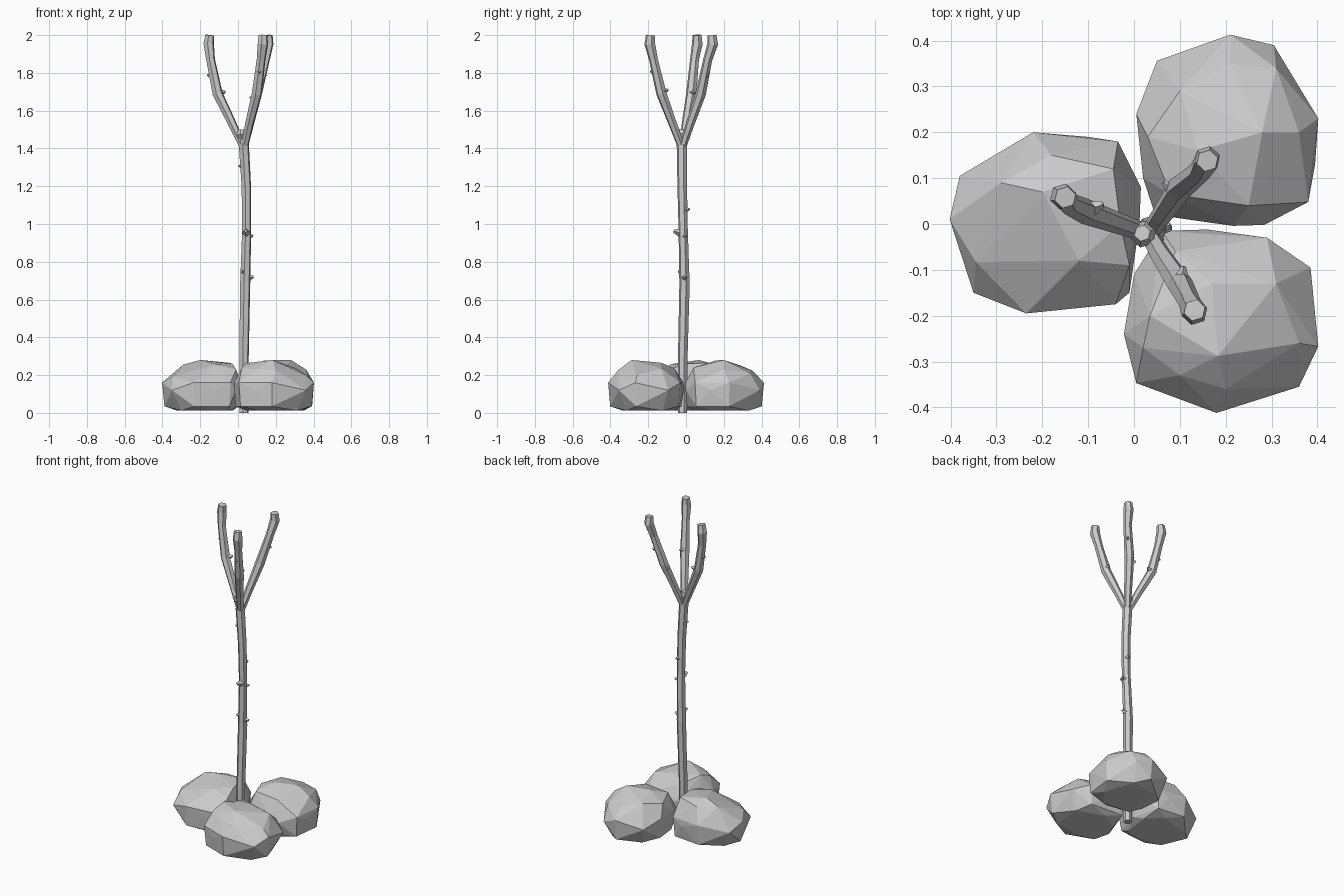
import bpy, bmesh, math
from mathutils import Vector, Matrix


def finish(bm, name):
    bmesh.ops.recalc_face_normals(bm, faces=bm.faces)
    me = bpy.data.meshes.new(name)
    bm.to_mesh(me)
    bm.free()
    ob = bpy.data.objects.new(name, me)
    bpy.context.collection.objects.link(ob)
    return ob


# Rock: convex hull of a waist outline, hand-placed upper corners and a tucked-in underside
def rock(name, outline, upper):
    n = len(outline)
    c = sum((Vector((x, y, 0)) for x, y in outline), Vector()) / n
    pts = [Vector(p) for p in upper]
    for i, (x, y) in enumerate(outline):
        p = Vector((x, y, 0))
        waist = (0.16, 0.12)[i % 2]
        pts.append(p + Vector((0, 0, waist)))
        if i % 2 == 0:
            pts.append(c + (p - c) * 0.95 + Vector((0, 0, 0.035)))
        else:
            pts.append(c + (p - c) * 0.74 + Vector((0, 0, 0.012)))
    bm = bmesh.new()
    for p in pts:
        bm.verts.new(p)
    res = bmesh.ops.convex_hull(bm, input=bm.verts)
    junk = {v for v in res["geom_interior"] + res["geom_unused"]
            if isinstance(v, bmesh.types.BMVert)}
    bmesh.ops.delete(bm, geom=list(junk), context='VERTS')
    return finish(bm, name)


# Limb: six-sided tube through (x, y, z, radius) points, with thorns at (z, angle, size)
def limb(name, path, thorns=(), sides=6):
    P = [Vector(p[:3]) for p in path]
    R = [p[3] for p in path]
    bm = bmesh.new()
    rings = []
    for i, p in enumerate(P):
        t = (P[min(i + 1, len(P) - 1)] - P[max(i - 1, 0)]).normalized()
        if i == 0 and p.z < 0.1:
            t = Vector((0, 0, 1))
        u = Vector((0, 1, 0)).cross(t).normalized()
        v = t.cross(u)
        ring = []
        for k in range(sides):
            a = math.tau * k / sides + 0.3
            ring.append(bm.verts.new(p + R[i] * (u * math.cos(a) + v * math.sin(a))))
        rings.append(ring)
    for a, b in zip(rings, rings[1:]):
        for k in range(sides):
            j = (k + 1) % sides
            bm.faces.new((a[k], a[j], b[j], b[k]))
    bm.faces.new(rings[0][::-1])
    bm.faces.new(rings[-1])
    for z, deg, size in thorns:
        i = max(k for k in range(len(P) - 1) if P[k].z <= z)
        f = (z - P[i].z) / (P[i + 1].z - P[i].z)
        c = P[i].lerp(P[i + 1], f)
        r = R[i] + (R[i + 1] - R[i]) * f
        d = Vector((math.cos(math.radians(deg)), math.sin(math.radians(deg)), 0.25)).normalized()
        m = (Matrix.Translation(c + d * (r * 0.7 + size * 0.5))
             @ d.to_track_quat('Z', 'Y').to_matrix().to_4x4())
        bmesh.ops.create_cone(bm, cap_ends=True, segments=4, radius1=size * 0.65,
                              radius2=size * 0.25, depth=size, matrix=m)
    return finish(bm, name)


# Three base rocks
rock("rock_left",
     [(-.22, .2), (-.10, .19), (-.035, .18), (.015, .08), (.012, 0), (-.01, -.15), (-.04, -.175),
      (-.105, -.18), (-.235, -.195), (-.35, -.15), (-.402, .01), (-.38, .105)],
     [(-.2, .07, .28), (-.045, .12, .265), (-.03, .0, .26), (-.17, -.177, .17), (-.345, -.083, .19),
      (-.29, .09, .255), (-.01, -.09, .23), (-.12, -.08, .258), (-.18, .15, .25)])
rock("rock_back",
     [(.005, .24), (.05, .356), (.21, .413), (.305, .39), (.402, .23), (.395, .13), (.38, .048),
      (.284, -.002), (.216, -.004), (.046, .02), (.02, .1)],
     [(.28, .2, .28), (.14, .16, .278), (.21, .35, .225), (.1, .29, .25), (.25, .04, .24),
      (.08, .065, .24), (.03, .19, .23), (.36, .2, .23), (.31, .34, .21)])
rock("rock_front",
     [(-.022, -.24), (0, -.11), (.06, -.015), (.16, -.012), (.29, -.03), (.385, -.095),
      (.402, -.267), (.36, -.355), (.18, -.412), (.085, -.376), (.005, -.347)],
     [(.183, -.288, .28), (.17, -.13, .265), (.31, -.13, .235), (.035, -.2, .262), (.09, -.06, .235),
      (.02, -.27, .235), (.36, -.26, .2), (.1, -.33, .23), (.2, -.36, .225)])

# Trunk with thorns
limb("trunk",
     [(.032, -.018, 0, .025), (.032, -.017, .3, .026), (.038, -.008, .68, .028),
      (.046, -.015, .97, .025), (.044, -.02, 1.2, .026), (.031, -.022, 1.42, .028)],
     [(.74, 235, .02), (.71, 0, .025), (.95, 265, .035), (1.07, 70, .022),
      (.93, 20, .02), (1.3, 190, .018)])
# Broken stub in the fork
limb("stub", [(.031, -.022, 1.4, .026), (.026, -.02, 1.45, .02),
              (.02, -.022, 1.475, .03), (.018, -.02, 1.5, .018)])

# Three forked branches
branches = {
    "branch_left": ([(.03, -.02, 1.4, .019), (-.03, .0, 1.53, .023), (-.108, .028, 1.69, .028),
                     (-.145, .045, 1.87, .024), (-.155, .06, 1.955, .029), (-.15, .058, 2, .024)],
                    [(1.78, 175, .02), (1.69, 20, .025)]),
    "branch_back": ([(.033, -.02, 1.4, .019), (.062, .022, 1.53, .023), (.1, .078, 1.69, .028),
                     (.145, .115, 1.87, .024), (.16, .142, 1.955, .029), (.16, .138, 2, .024)],
                    [(1.78, 40, .02), (1.66, 140, .02)]),
    "branch_front": ([(.033, -.022, 1.4, .019), (.06, -.07, 1.53, .023), (.1, -.13, 1.69, .028),
                      (.122, -.172, 1.87, .024), (.132, -.192, 1.955, .029), (.132, -.188, 2, .024)],
                     [(1.7, 80, .022), (1.8, 270, .018)]),
}
for name, (path, thorns) in branches.items():
    limb(name, path, thorns)
